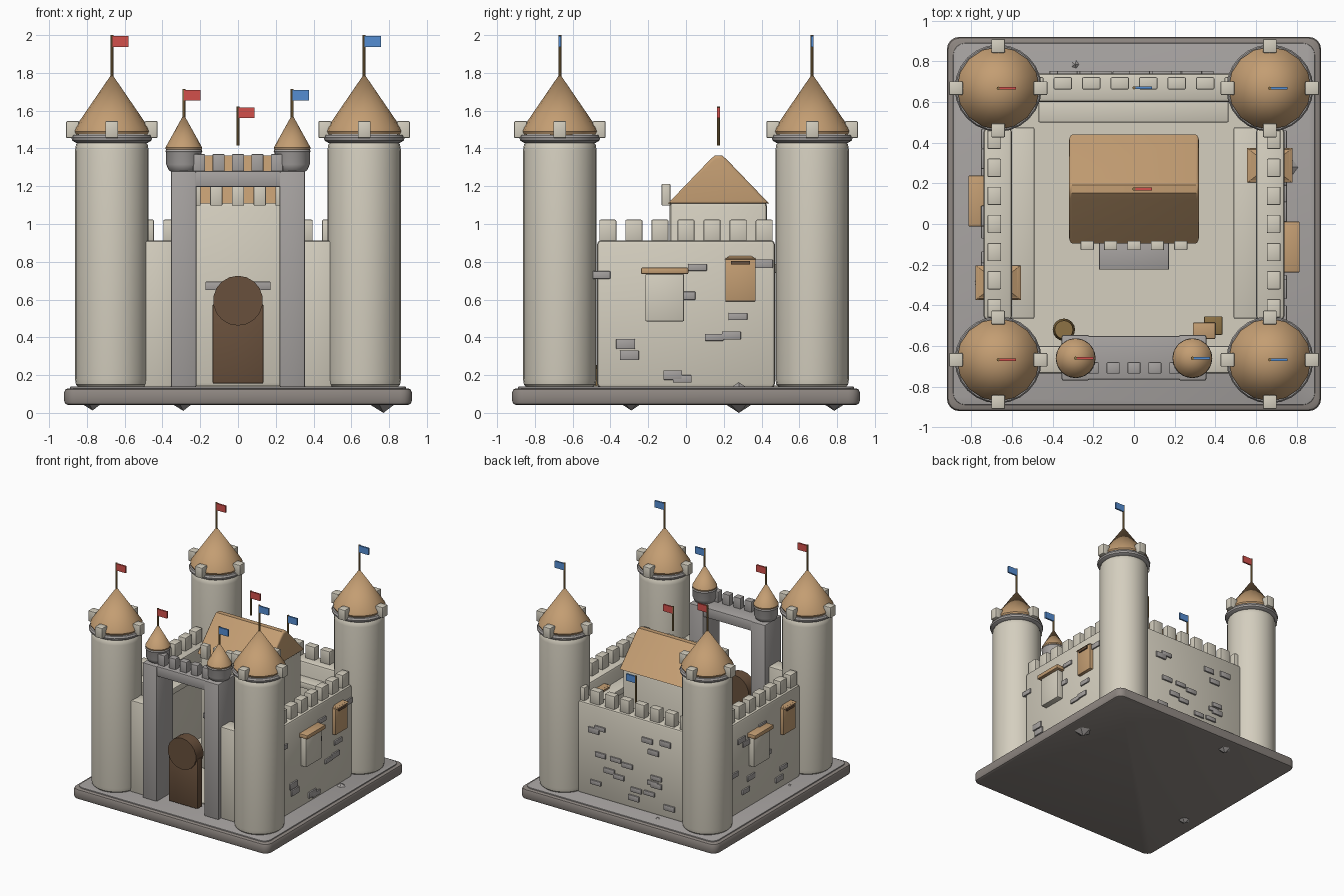
import bpy, bmesh, math, random
from mathutils import Matrix

if "Cube" in bpy.data.objects:
    bpy.data.objects.remove(bpy.data.objects["Cube"])

random.seed(4)


def mat(name, r, g, b):
    m = bpy.data.materials.new(name)
    m.diffuse_color = (r, g, b, 1)
    m.use_nodes = True
    m.node_tree.nodes["Principled BSDF"].inputs["Base Color"].default_value = m.diffuse_color
    return m


CREAM = mat("cream_stone", .66, .62, .52)
GREY = mat("grey_stone", .38, .36, .35)
BASE = mat("base_stone", .27, .24, .22)
ROOF = mat("tan_roof", .55, .34, .17)
WOOD = mat("dark_wood", .14, .08, .045)
POLE = mat("pole_wood", .27, .17, .06)
RED = mat("red_cloth", .65, .08, .07)
BLUE = mat("blue_cloth", .09, .27, .65)


def finish(name, bm, m):
    bmesh.ops.recalc_face_normals(bm, faces=bm.faces)
    me = bpy.data.meshes.new(name)
    bm.to_mesh(me)
    bm.free()
    ob = bpy.data.objects.new(name, me)
    bpy.context.collection.objects.link(ob)
    me.materials.append(m)
    bpy.ops.object.select_all(action='DESELECT')
    ob.select_set(True)
    bpy.context.view_layer.objects.active = ob
    bpy.ops.object.shade_smooth_by_angle(angle=math.radians(35))
    return ob


def bevel(bm, w, seg=2):
    bmesh.ops.bevel(bm, geom=bm.edges[:], offset=w, segments=seg, profile=.5, affect='EDGES')


def box(name, x, y, z, m, w=0.0):
    """Box from (low, high) pairs, optionally with rounded edges."""
    bm = bmesh.new()
    bmesh.ops.create_cube(bm, size=1)
    for v in bm.verts:
        v.co = [r[0] if c < 0 else r[1] for c, r in zip(v.co, (x, y, z))]
    if w:
        bevel(bm, w)
    return finish(name, bm, m)


def cbox(name, c, s, m, w=0.0):
    return box(name, *[(a - b / 2, a + b / 2) for a, b in zip(c, s)], m, w)


def lathe(name, x, y, profile, m, n=24):
    """Revolve (radius, z) points that start and end on the axis."""
    bm = bmesh.new()
    vs = [bm.verts.new((x + r, y, z)) for r, z in profile]
    es = [bm.edges.new(p) for p in zip(vs, vs[1:])]
    bmesh.ops.spin(bm, geom=vs + es, cent=(x, y, 0), axis=(0, 0, 1), angle=2 * math.pi,
                   steps=n, use_merge=True)
    bmesh.ops.remove_doubles(bm, verts=bm.verts, dist=1e-5)
    return finish(name, bm, m)


def flag(x, y, z0, z1, m):
    lathe("flag_pole", x, y, [(0, z0), (.008, z0), (.008, z1), (0, z1)], POLE, 8)
    box("flag", (x, x + .088), (y - .007, y + .007), (z1 - .062, z1 - .005), m)


# Base slab and courtyard
def slab(name, half, z0, z1, m, corner, edge):
    bm = bmesh.new()
    bmesh.ops.create_cube(bm, size=2, matrix=Matrix.Translation((0, 0, (z0 + z1) / 2)) @
                          Matrix.Diagonal((half, half, (z1 - z0) / 2, 1)))
    up = [e for e in bm.edges if abs(e.verts[0].co.z - e.verts[1].co.z) > .01]
    bmesh.ops.bevel(bm, geom=up, offset=corner, segments=4, profile=.5, affect='EDGES')
    flat = [e for e in bm.edges if abs(e.verts[0].co.z - e.verts[1].co.z) < .001]
    bmesh.ops.bevel(bm, geom=flat, offset=edge, segments=2, profile=.5, affect='EDGES')
    finish(name, bm, m)


slab("base", .92, .042, .13, BASE, .06, .02)
slab("base_top", .89, .12, .139, GREY, .06, .004)
box("courtyard_floor", (-.62, .62), (-.6, .62), (.13, .146), CREAM)

# Corner towers
for sx in (-1, 1):
    for sy in (-1, 1):
        x, y = sx * .668, sy * .668
        lathe("tower", x, y, [(0, .135), (.175, .135), (.19, .15), (.195, .18), (.195, 1.39),
                              (.19, 1.42), (.175, 1.44), (0, 1.44)], CREAM)
        lathe("tower_collar", x, y, [(0, 1.43), (.19, 1.43), (.21, 1.442), (.214, 1.457),
                                     (.207, 1.472), (0, 1.472)], GREY)
        lathe("tower_roof", x, y, [(0, 1.474), (.195, 1.474), (.203, 1.49), (.195, 1.51), (0, 1.795)],
              ROOF, 16)
        for dx, dy in ((1, 0), (-1, 0), (0, 1), (0, -1)):
            cbox("tower_merlon", (x + dx * .208, y + dy * .208, 1.5), (.068, .068, .09), CREAM, .006)
        flag(x, y, 1.77, 2.0, RED if sx < 0 else BLUE)

# Curtain walls, walkways and merlons
for s in (-1, 1):
    def span(a, b):
        return tuple(sorted((s * a, s * b)))
    box("side_wall", span(.6, .74), (-.47, .47), (.135, .912), CREAM, .018)
    box("side_walkway", span(.49, .62), (-.465, .475), (.74, .79), CREAM, .006)
    box("front_wall", span(.34, .5), (-.735, -.6), (.135, .912), CREAM, .012)
    for i in range(-3, 4):
        cbox("side_merlon", (s * .687, i * .138, .965), (.068, .09, .115), CREAM, .006)
box("back_wall", (-.5, .5), (.6, .74), (.135, .912), CREAM, .018)
box("back_walkway", (-.47, .465), (.5, .62), (.74, .79), CREAM, .006)
for i in range(8):
    cbox("back_merlon", ((i - 3.5) * .14, .692, .965), (.09, .06, .115), CREAM, .006)
flag(0, .67, .9, 1.225, BLUE)

# Gatehouse with twin turrets
for s, cloth in ((-1, RED), (1, BLUE)):
    cbox("gate_post", (s * .288, -.658, .708), (.136, .225, 1.145), GREY, .01)
    x = s * .287
    lathe("gate_turret", x, -.66, [(0, 1.26), (.05, 1.265), (.08, 1.285), (.093, 1.315),
                                   (.093, 1.375), (.098, 1.385), (.09, 1.4), (0, 1.4)], GREY)
    lathe("turret_roof", x, -.66, [(0, 1.395), (.095, 1.395), (.097, 1.405), (0, 1.58)], ROOF, 16)
    flag(x, -.66, 1.56, 1.715, cloth)
cbox("gate_lintel", (0, -.658, 1.238), (.7, .215, .085), GREY, .008)
for i in range(-2, 3):
    cbox("gate_merlon", (i * .103, -.708, 1.32), (.064, .056, .1), GREY, .005)

# Arched door
cbox("gate_door", (0, -.7, .365), (.27, .07, .42), WOOD, .008)
bm = bmesh.new()
bmesh.ops.create_cone(bm, cap_ends=True, segments=18, radius1=.132, radius2=.132, depth=.1,
                      matrix=Matrix.Translation((0, -.7, .594)) @ Matrix.Rotation(math.pi / 2, 4, 'X'))
finish("door_arch", bm, WOOD)

# Keep
box("keep", (-.295, .295), (-.088, .43), (.135, 1.118), CREAM, .025)
bm = bmesh.new()
f = bm.faces.new([bm.verts.new((-.32, .172 + a, z)) for a, z in
                  ((-.268, 1.108), (-.05, 1.335), (-.02, 1.363), (.02, 1.363), (.05, 1.335), (.268, 1.108))])
ext = bmesh.ops.extrude_face_region(bm, geom=[f])
for v in [g for g in ext['geom'] if isinstance(g, bmesh.types.BMVert)]:
    v.co.x = .32
ends = [e for e in bm.edges if abs(e.verts[0].co.x - e.verts[1].co.x) < .01]
bmesh.ops.bevel(bm, geom=ends, offset=.016, segments=3, profile=.5, affect='EDGES')
finish("keep_roof", bm, ROOF)
for i in range(-2, 3):
    cbox("keep_merlon", (i * .115, -.106, 1.155), (.065, .046, .115), CREAM, .005)
box("keep_balcony", (-.172, .172), (-.225, -.08), (.65, .695), GREY, .004)
flag(0, .172, 1.415, 1.622, RED)

# Bay windows and peaked windows, turned half round for the left wall
for s in (-1, 1):
    cbox("bay_window", (s * .755, s * -.113, .61), (.07, .205, .25), CREAM, .006)
    cbox("bay_roof", (s * .765, s * -.113, .752), (.1, .25, .034), ROOF, .006)
    cbox("peaked_window", (s * .668, s * .288, .705), (.2, .16, .23), ROOF, .004)
    bm = bmesh.new()
    bmesh.ops.create_cone(bm, cap_ends=True, segments=4, radius1=.707, radius2=0, depth=1,
                          matrix=Matrix.Translation((s * .668, s * .288, .84)) @
                          Matrix.Diagonal((.222, .17, .055, 1)) @ Matrix.Rotation(math.pi / 4, 4, 'Z'))
    finish("window_peak", bm, ROOF)
    cbox("window_sill", (s * .745, s * .288, .795), (.07, .1, .02), WOOD)

# Raised bricks on the walls
for y, z in ((-.45, .73), (.06, .77), (0, .62), (.275, .51), (.15, .4), (.24, .41), (-.32, .365),
             (-.3, .305), (-.07, .2), (-.02, .18), (.41, .79)):
    cbox("wall_brick", (.737, y, z), (.03, .1, random.uniform(.035, .055)), GREY, .004)
for i in range(18):
    a, z = -.4 + .8 * random.random(), random.uniform(.2, .8)
    h = random.uniform(.035, .05)
    cbox("wall_brick", (a, .738, z), (.1, .03, h), GREY, .004)
    if i < 11:
        cbox("wall_brick", (-.737, random.uniform(-.42, .42), z), (.03, .1, h), GREY, .004)

# Courtyard barrel and crates
lathe("barrel", -.345, -.52, [(0, .14), (.045, .14), (.055, .2), (.045, .27), (0, .27)], POLE, 16)
cbox("crate", (.39, -.5, .19), (.09, .09, .09), POLE, .004)
cbox("crate", (.345, -.525, .2), (.11, .08, .11), ROOF, .004)

# Boulders set in the base
for x, y, r in ((.77, .28, .081), (-.29, .785, .07), (-.77, -.29, .068)):
    bm = bmesh.new()
    bmesh.ops.create_icosphere(bm, subdivisions=1, radius=r, matrix=Matrix.Translation((x, y, .081)))
    finish("boulder", bm, GREY)
